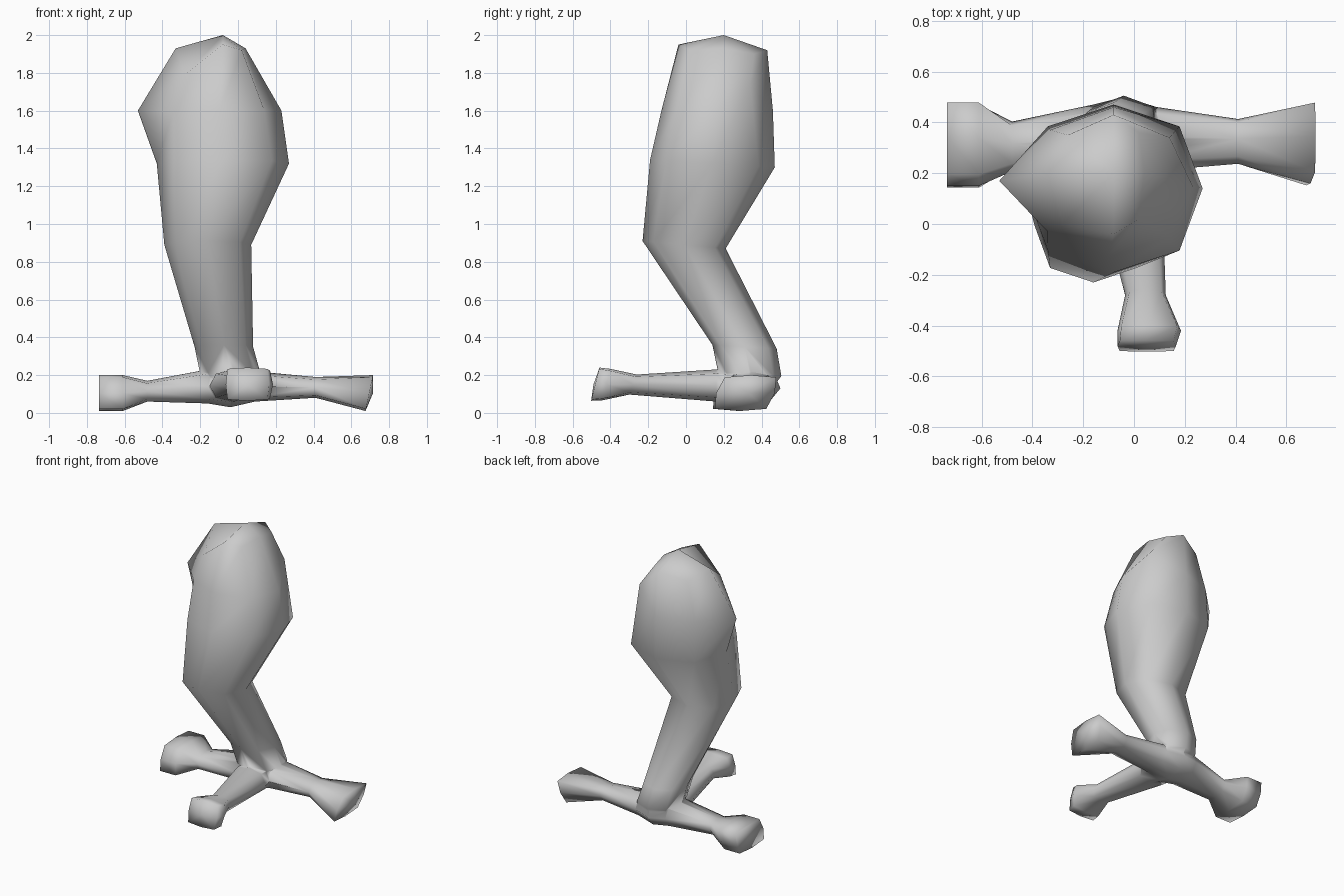
import bpy, bmesh
from mathutils import Vector

if "Cube" in bpy.data.objects:
    bpy.data.objects.remove(bpy.data.objects["Cube"], do_unlink=True)

skin = bpy.data.materials.new("plain_grey")
skin.use_nodes = True
skin.diffuse_color = (0.6, 0.6, 0.6, 1)
skin.node_tree.nodes["Principled BSDF"].inputs["Base Color"].default_value = skin.diffuse_color


def ring(centre, side, up, corner):
    """Eight points around a centre; corner runs from round (0.71) to square (1)."""
    c, s, u = Vector(centre), Vector(side), Vector(up)
    k = corner
    signs = [(1, 0), (k, k), (0, 1), (-k, k), (-1, 0), (-k, -k), (0, -1), (k, -k)]
    return [c + a * s + b * u for a, b in signs]


def loft(name, sections, tip):
    """Skin a row of rings and close the far end with a fan to the tip."""
    bm = bmesh.new()
    rings = [[bm.verts.new(p) for p in points] for points in sections]
    for r, q in zip(rings, rings[1:]):
        for i in range(8):
            j = (i + 1) % 8
            bm.faces.new((r[i], r[j], q[j], q[i]))
    bm.faces.new(rings[0])
    apex = bm.verts.new(tip)
    for i in range(8):
        bm.faces.new((rings[-1][i], rings[-1][(i + 1) % 8], apex))
    bmesh.ops.recalc_face_normals(bm, faces=bm.faces)
    mesh = bpy.data.meshes.new(name)
    bm.to_mesh(mesh)
    bm.free()
    mesh.materials.append(skin)
    ob = bpy.data.objects.new(name, mesh)
    bpy.context.collection.objects.link(ob)
    return ob


# Leg: x range, y range, height and front-to-back tilt of each ring
rows = [(-0.15, 0.09, 0.24, 0.44, 0.11, 0),
        (-0.20, 0.12, 0.17, 0.505, 0.205, -0.01),
        (-0.23, 0.08, 0.14, 0.48, 0.35, -0.01),
        (-0.39, 0.07, -0.23, 0.21, 0.89, -0.02),
        (-0.43, 0.27, -0.19, 0.47, 1.32, -0.02)]
leg_rings = [ring(((a + b) / 2, (c + d) / 2, z), ((b - a) / 2, 0, 0),
                  (0, (d - c) / 2, t), 0.74) for a, b, c, d, z, t in rows]
# Thigh with its pointed right side, then the dented top
thigh = [(0.23, 0.15, 1.6), (0.14, 0.34, 1.74), (-0.08, 0.46, 1.6), (-0.33, 0.37, 1.6),
         (-0.53, 0.17, 1.6), (-0.34, -0.03, 1.6), (-0.1, -0.13, 1.6), (0.14, -0.05, 1.6)]
crown = [(0.04, 0.2, 1.93), (0.02, 0.36, 1.9), (-0.08, 0.43, 1.92), (-0.26, 0.35, 1.87),
         (-0.33, 0.2, 1.93), (-0.28, 0, 1.79), (-0.08, -0.04, 1.95), (0.02, 0.02, 1.92)]
leg = loft("leg_and_foot", leg_rings + [thigh, crown], (-0.08, 0.2, 2.0))

# Side toes, right to left: x, centre y, half width, centre z, half height, lean, flare, corner
bar = [(-0.735, 0.31, 0.16, 0.105, 0.095, 0.03, 0, 0.88),
       (-0.61, 0.31, 0.16, 0.105, 0.095, 0.03, 0, 0.88),
       (-0.48, 0.305, 0.098, 0.115, 0.055, 0.01, 0, 0.76),
       (-0.16, 0.335, 0.135, 0.14, 0.09, 0.01, 0, 0.74),
       (-0.04, 0.34, 0.16, 0.13, 0.10, 0.02, 0, 0.72),
       (0.09, 0.335, 0.125, 0.14, 0.08, 0.01, 0, 0.74),
       (0.41, 0.325, 0.088, 0.135, 0.055, 0.01, 0, 0.76),
       (0.695, 0.315, 0.155, 0.105, 0.095, 0.03, 0.02, 0.88)]
side_toes = loft("side_toes", [ring((x, y, z), (0, w, 0), (f, t, h), k)
                               for x, y, w, z, h, t, f, k in bar], (0.715, 0.33, 0.105))

# Front toe: y, centre x, half width, centre z, half height, lean, corner
front = [(0.32, -0.03, 0.13, 0.135, 0.085, 0, 0.74),
         (0.16, -0.02, 0.13, 0.145, 0.085, 0, 0.74),
         (-0.28, 0.045, 0.08, 0.15, 0.053, 0.02, 0.78),
         (-0.42, 0.06, 0.125, 0.15, 0.083, 0.02, 0.88),
         (-0.48, 0.05, 0.115, 0.152, 0.088, 0.022, 0.92)]
front_toe = loft("front_toe", [ring((x, y, z), (w, 0, 0), (0, t, h), k)
                               for y, x, w, z, h, t, k in front], (0.05, -0.49, 0.15))

# Merge the toes into the leg as one smooth skin
bpy.ops.object.select_all(action="DESELECT")
leg.select_set(True)
bpy.context.view_layer.objects.active = leg
for toe in (side_toes, front_toe):
    join = leg.modifiers.new("join", "BOOLEAN")
    join.operation = "UNION"
    join.solver = "EXACT"
    join.object = toe
    bpy.ops.object.modifier_apply(modifier=join.name)
    bpy.data.objects.remove(toe, do_unlink=True)
bpy.ops.object.shade_smooth()
